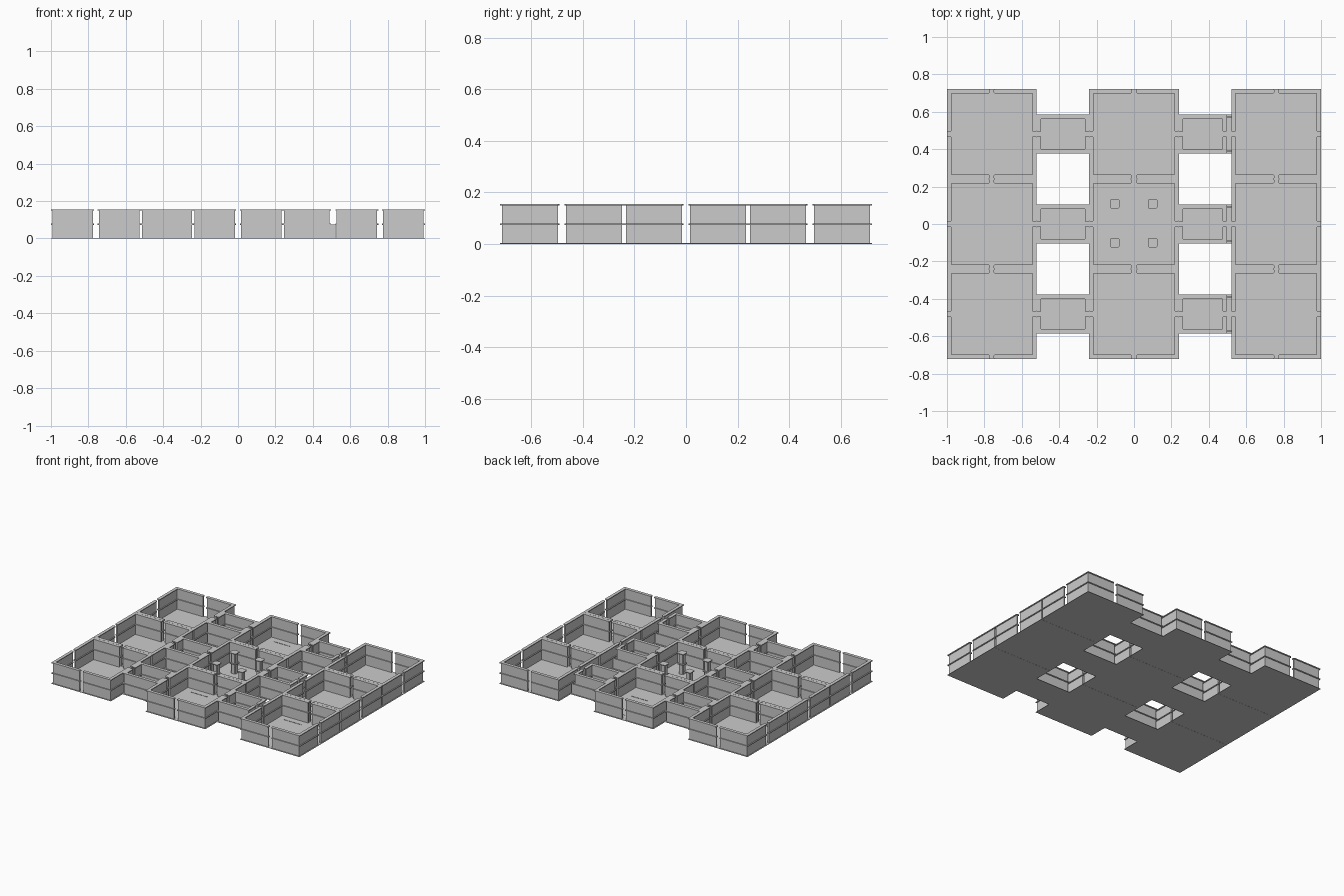
import bpy, bmesh

if "Cube" in bpy.data.objects:
    bpy.data.objects.remove(bpy.data.objects["Cube"])

H = 0.155            # wall height
MID = 0.076          # height of the middle ledge
LEDGE = 0.006        # ledge thickness
ROWS = (-0.481, 0.0, 0.481)
COLS = (-0.76, 0.0, 0.76)
HALF = 0.24          # half the side of a room


def prism(bm, pts, z0, z1):
    """Upright prism over a 2D outline."""
    lo = [bm.verts.new((x, y, z0)) for x, y in pts]
    hi = [bm.verts.new((x, y, z1)) for x, y in pts]
    bm.faces.new(lo[::-1])
    bm.faces.new(hi)
    n = len(pts)
    for i in range(n):
        j = (i + 1) % n
        bm.faces.new((lo[i], lo[j], hi[j], hi[i]))


def rect(cx, cy, hx, hy, c=0.0):
    """Rectangle outline, with chamfered corners when c > 0."""
    if c == 0:
        return [(cx - hx, cy - hy), (cx + hx, cy - hy), (cx + hx, cy + hy), (cx - hx, cy + hy)]
    out = []
    for sx, sy in ((1, 1), (-1, 1), (-1, -1), (1, -1)):
        pair = [(cx + sx * hx, cy + sy * (hy - c)), (cx + sx * (hx - c), cy + sy * hy)]
        out += pair if sx * sy > 0 else pair[::-1]
    return out


def finish(name, bm):
    bmesh.ops.recalc_face_normals(bm, faces=bm.faces)
    me = bpy.data.meshes.new(name)
    bm.to_mesh(me)
    bm.free()
    ob = bpy.data.objects.new(name, me)
    bpy.context.collection.objects.link(ob)
    return ob


def run(cx, cy, hx, hy, s, d, g, long_side):
    """Wall line inset by d, running from one door gap to the next."""
    x, y = hx - d, hy - d
    sx, sy = s
    if long_side:
        return [(cx - x, cy + sy * g), (cx - x, cy + sy * y), (cx + x, cy + sy * y), (cx + x, cy + sy * g)]
    return [(cx + sx * g, cy + sy * y), (cx + sx * x, cy + sy * y), (cx + sx * x, cy + sy * g)]


def outline(cx, cy, hx, hy, s, d0, d1, g, r, long_side):
    """Closed ribbon between two insets, ends softened by r."""
    args = (cx, cy, hx, hy, s)
    a = run(*args, d0, g + r, long_side)
    b = run(*args, d1, g + r, long_side)
    if r == 0:
        return a + b[::-1]
    a2 = run(*args, d0 + r, g, long_side)
    b2 = run(*args, d1 - r, g, long_side)
    return a + [a2[-1], b2[-1]] + b[::-1] + [b2[0], a2[0]]


def enclosure(name, cx, cy, hx, hy, long_side=False):
    """Panelled walls with two ledges and a narrow door gap in the open sides."""
    walls, ledges = bmesh.new(), bmesh.new()
    sides = ((0, 1), (0, -1)) if long_side else ((1, 1), (-1, 1), (-1, -1), (1, -1))
    for s in sides:
        prism(walls, outline(cx, cy, hx, hy, s, 0.007, 0.016, 0.016, 0, long_side), 0.001, H - 0.002)
        for z in (MID - LEDGE / 2, H - LEDGE):
            prism(ledges, outline(cx, cy, hx, hy, s, 0.0, 0.023, 0.010, 0.006, long_side), z, z + LEDGE)
    finish(name + "_walls", walls)
    finish(name + "_ledges", ledges)


def floor(name, x0, x1, cy, hy):
    bm = bmesh.new()
    prism(bm, rect((x0 + x1) / 2, cy, (x1 - x0) / 2, hy), 0.0, 0.003)
    finish(name, bm)


# nine square rooms
for i, cx in enumerate(COLS):
    for j, cy in enumerate(ROWS):
        floor(f"room_floor_{i}{j}", cx - HALF, cx + HALF, cy, HALF)
        enclosure(f"room_{i}{j}", cx, cy, HALF, HALF)

# six linking corridors; the right-hand ones stop short of the room above the middle ledge
for j, cy in enumerate(ROWS):
    for side, x0, x1, xf in (("left", -0.52, -0.24, -0.52), ("right", 0.24, 0.497, 0.52)):
        floor(f"{side}_corridor_floor_{j}", min(x0, xf), max(x1, xf), cy, 0.104)
        enclosure(f"{side}_corridor_{j}", (x0 + x1) / 2, cy, (x1 - x0) / 2, 0.104, True)
    bm = bmesh.new()
    for s in (-1, 1):
        prism(bm, rect(0.5035, cy + s * 0.0925, 0.0165, 0.0045), 0.001, MID)
    finish(f"corridor_low_joint_{j}", bm)

# four pillars in the middle room
for i, px in enumerate((-0.103, 0.1)):
    for j, py in enumerate((-0.1, 0.108)):
        bm = bmesh.new()
        prism(bm, rect(px, py, 0.018, 0.018, 0.005), 0.0, H - 0.002)
        for z in (MID - LEDGE / 2, H - LEDGE):
            prism(bm, rect(px, py, 0.026, 0.026, 0.007), z, z + LEDGE)
        finish(f"pillar_{i}{j}", bm)

# thin floor strips in pairs
bm = bmesh.new()
for cx, cy in ((0, 0.655), (0, 0.385), (-0.76, -0.03), (0.76, -0.03), (0, -0.305), (0.76, -0.305)):
    for s in (-1, 1):
        prism(bm, rect(cx + s * 0.104, cy, 0.07, 0.0015), 0.002, 0.005)
finish("floor_strips", bm)
